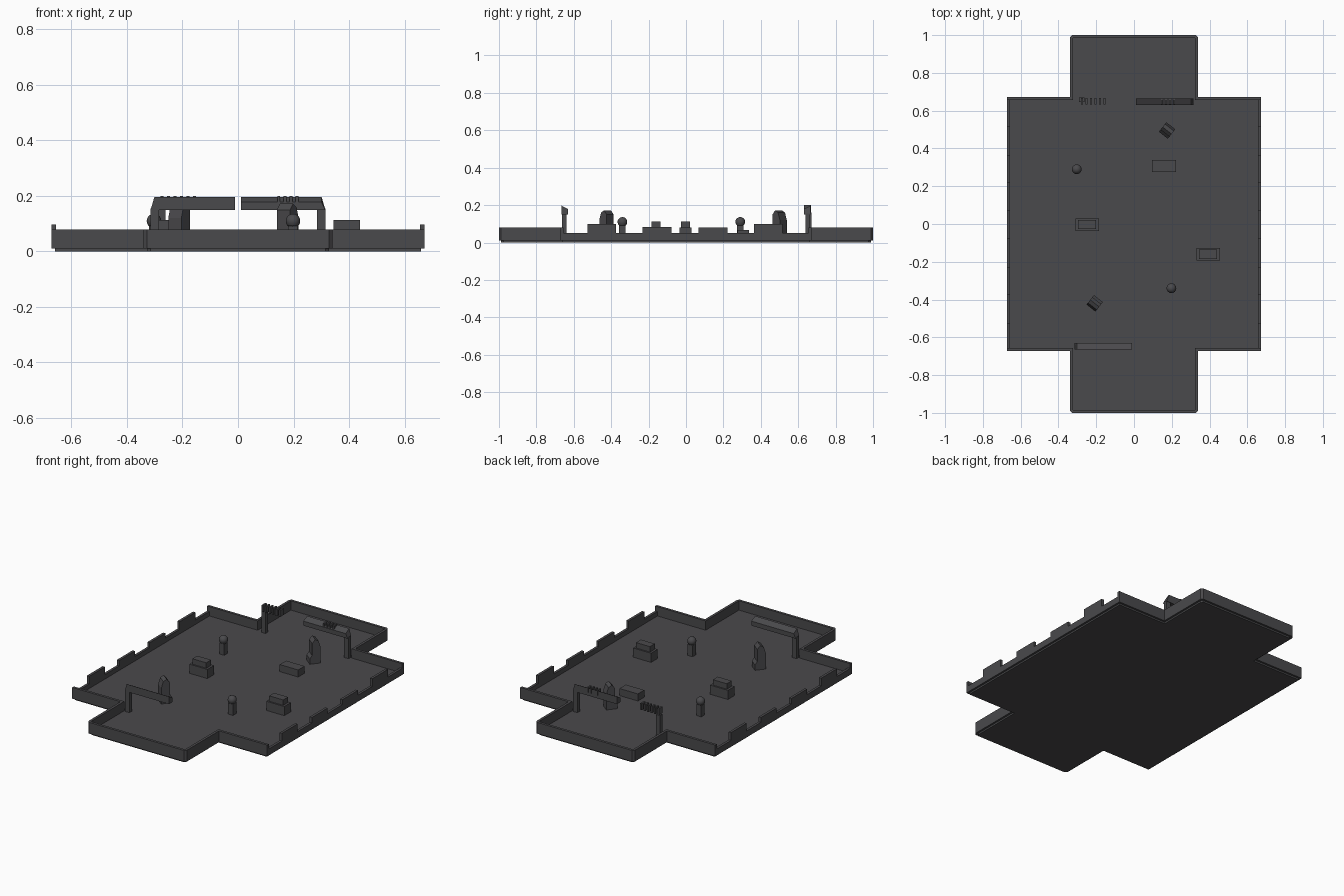
import bpy, bmesh, math
from mathutils import Matrix

if "Cube" in bpy.data.objects:
    bpy.data.objects.remove(bpy.data.objects["Cube"])

mat = bpy.data.materials.new("charcoal")
mat.diffuse_color = (0.068, 0.067, 0.072, 1)
mat.use_nodes = True
mat.node_tree.nodes["Principled BSDF"].inputs["Base Color"].default_value = mat.diffuse_color


def finish(name, bm):
    bmesh.ops.recalc_face_normals(bm, faces=bm.faces[:])
    me = bpy.data.meshes.new(name)
    bm.to_mesh(me)
    bm.free()
    me.materials.append(mat)
    ob = bpy.data.objects.new(name, me)
    bpy.context.collection.objects.link(ob)
    return ob


def add_box(bm, x0, x1, y0, y1, z0, z1):
    m = Matrix.Translation(((x0 + x1) / 2, (y0 + y1) / 2, (z0 + z1) / 2)) @ \
        Matrix.Diagonal((x1 - x0, y1 - y0, z1 - z0, 1))
    bmesh.ops.create_cube(bm, size=1, matrix=m)


def boxes(name, *dims):
    bm = bmesh.new()
    for d in dims:
        add_box(bm, *d)
    return finish(name, bm)


def prism(name, pts, depth, matrix):
    """Extrude a 2D outline along local z, then place it."""
    bm = bmesh.new()
    f = bm.faces.new([bm.verts.new((x, y, 0)) for x, y in pts])
    r = bmesh.ops.extrude_face_region(bm, geom=[f])
    vs = [v for v in r["geom"] if isinstance(v, bmesh.types.BMVert)]
    bmesh.ops.translate(bm, verts=vs, vec=(0, 0, depth))
    bmesh.ops.transform(bm, matrix=matrix, verts=bm.verts[:])
    return finish(name, bm)


M, B, E, T = 0.672, 0.34, 1.0, 0.016   # main half size, bay half width, end, wall


def cross(inset, c):
    """Cross-shaped plan with clipped bay corners."""
    m, b, e = M - inset, B - inset, E - inset
    q = [(m, -m), (m, m), (b, m), (b, e - c), (b - c, e)]
    half = q[1:] + [(-x, y) for x, y in reversed(q[1:])]
    return half + [(-x, -y) for x, y in half]


# Floor: recessed plinth below, full slab above
prism("plinth", cross(0.012, 0.012), 0.012, Matrix())
prism("floor_slab", cross(0, 0.012), 0.012, Matrix.Translation((0, 0, 0.01)))

for s, tag in ((-1, "front"), (1, "back")):
    # End bay rim: U-shaped wall with clipped corners
    c = 0.012
    outer = [(-B, M - T), (-B, E - c), (-B + c, E), (B - c, E), (B, E - c), (B, M - T)]
    i, e = B - T, E - T
    inner = [(i, M - T), (i, e), (-i, e), (-i, M - T)]
    prism(tag + "_bay_rim", [(x, s * y) for x, y in outer + inner], 0.062,
          Matrix.Translation((0, 0, 0.018)))
    # Walls beside the bay
    y0, y1 = sorted((s * (M - T), s * M))
    boxes(tag + "_walls", (-M, -B + T, y0, y1, 0.018, 0.08),
          (B - T, M, y0, y1, 0.018, 0.08))

# Low side walls with raised sections
for s, tag in ((-1, "left"), (1, "right")):
    x0, x1 = sorted((s * (M - T), s * M))
    dims = [(x0, x1, -M, M, 0.018, 0.05)]
    for y, z in ((-0.45, 0.098), (-0.155, 0.084), (0.145, 0.08), (0.44, 0.098)):
        dims.append((x0, x1, y - 0.077, y + 0.077, 0.045, z))
    boxes(tag + "_side_wall", *dims)


# Broken gates: sloped beam with a clipped outer corner, on one post
def gate(tag, sx, sy):
    bm = bmesh.new()
    add_box(bm, 0.01, 0.315, 0.63, 0.665, 0.15, 0.197)
    for v in bm.verts:
        if v.co.z > 0.19 and v.co.y < 0.64:
            v.co.z = 0.178
        if v.co.z > 0.16 and v.co.x > 0.3:
            v.co.x -= 0.014
    add_box(bm, 0.285, 0.315, 0.638, 0.662, 0.02, 0.155)
    bmesh.ops.scale(bm, verts=bm.verts[:], vec=(sx, sy, 1))
    finish(tag + "_gate", bm)


gate("front_left", -1, -1)
gate("back_right", 1, 1)
boxes("back_left_post", (-0.29, -0.262, 0.645, 0.67, 0.02, 0.16))
# Gate fins
boxes("back_left_fins", *[(x, x + 0.011, 0.632, 0.668, 0.16, 0.2)
      for x in [-0.28 + 0.0235 * k for k in range(6)]])
boxes("back_right_fins", *[(x, x + 0.01, 0.632, 0.668, 0.17, 0.2)
      for x in [0.142 + 0.022 * k for k in range(4)]])

# Two-tier cabinets and a plain crate
for n, (x, y) in enumerate(((-0.248, -0.003), (0.392, -0.16))):
    boxes(f"cabinet_{n + 1}", (x - 0.062, x + 0.062, y - 0.033, y + 0.033, 0.02, 0.079),
          (x - 0.048, x + 0.048, y - 0.024, y + 0.024, 0.075, 0.113))
boxes("crate", (0.095, 0.222, 0.275, 0.338, 0.02, 0.066))

# Ball-topped bollards
for n, (x, y) in enumerate(((-0.303, 0.29), (0.198, -0.34))):
    bm = bmesh.new()
    add_box(bm, x - 0.017, x + 0.017, y - 0.017, y + 0.017, 0.02, 0.092)
    bmesh.ops.create_uvsphere(bm, u_segments=16, v_segments=10, radius=0.026,
                              matrix=Matrix.Translation((x, y, 0.11)))
    ob = finish(f"bollard_{n + 1}", bm)
    for p in ob.data.polygons:
        p.use_smooth = len(p.vertices) == 3 or p.center.z > 0.093

# Turned consoles: footed slab with a slanted top
side = [(-0.032, 0.02), (0.032, 0.02), (0.032, 0.055), (0.018, 0.075),
        (0.018, 0.15), (0, 0.172), (-0.02, 0.16), (-0.032, 0.12)]
for n, (x, y, a) in enumerate(((0.175, 0.495, -38), (-0.208, -0.42, 142))):
    place = Matrix.Translation((x, y, 0)) @ Matrix.Rotation(math.radians(a - 90), 4, "Z") @ \
        Matrix.Rotation(math.pi / 2, 4, "X") @ Matrix.Translation((0, 0, -0.03))
    prism(f"console_{n + 1}", side, 0.06, place)
